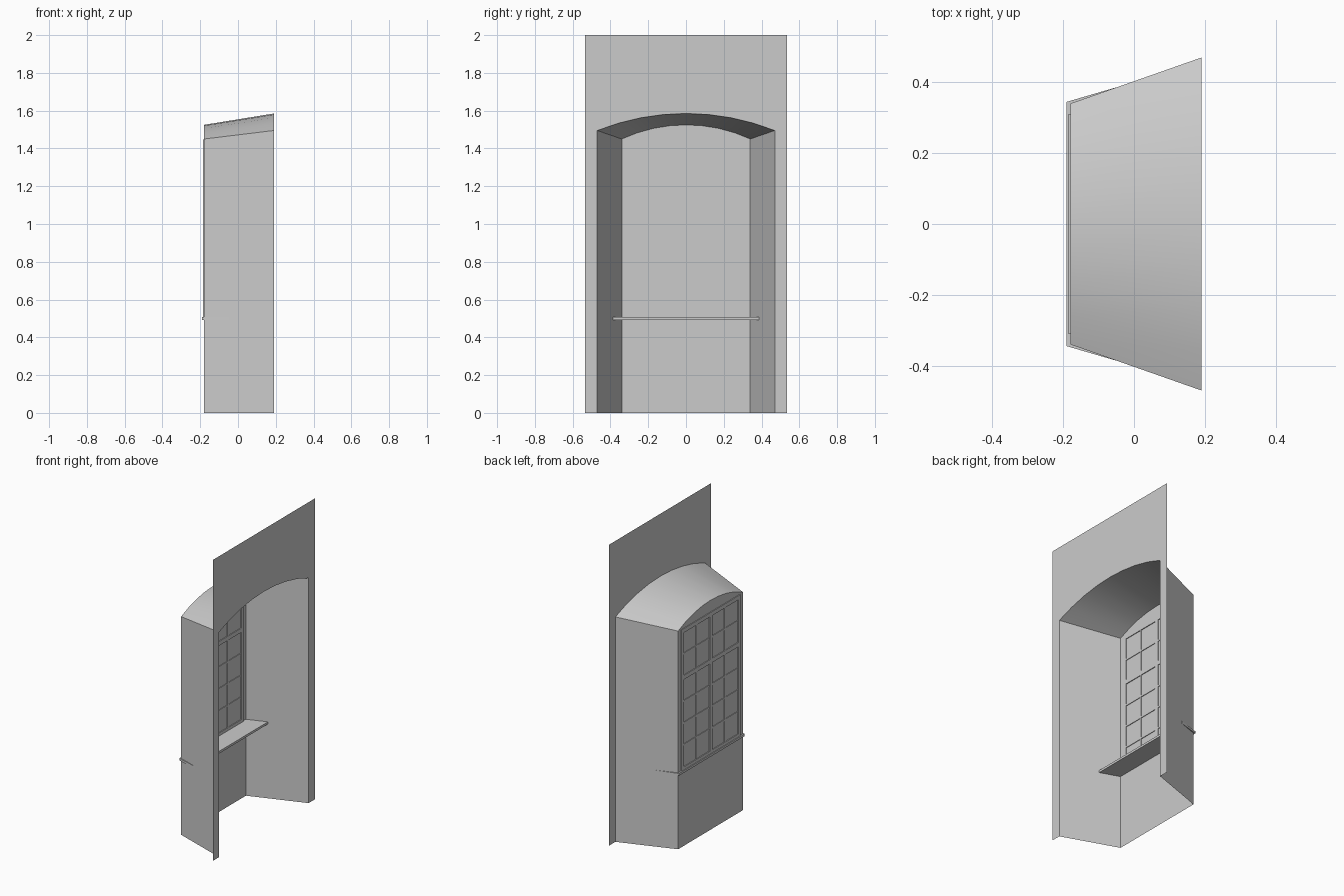
import bpy, math

if "Cube" in bpy.data.objects:
    bpy.data.objects.remove(bpy.data.objects["Cube"])

XF, XB = 0.19, -0.18          # wall plane, back of niche


def make(name, verts, faces, smooth=False):
    me = bpy.data.meshes.new(name)
    me.from_pydata(verts, [], faces)
    me.update()
    ob = bpy.data.objects.new(name, me)
    bpy.context.collection.objects.link(ob)
    if smooth:
        bpy.context.view_layer.objects.active = ob
        ob.select_set(True)
        bpy.ops.object.shade_smooth_by_angle(angle=math.radians(30))
        ob.select_set(False)
    return ob


def arch(x, half, spring, top, n=8):
    """Opening outline: foot, segmental arch, foot."""
    rise = top - spring
    r = (half ** 2 + rise ** 2) / (2 * rise)
    a = math.asin(half / r)
    pts = [(x, half, 0)]
    for i in range(n + 1):
        t = a - 2 * a * i / n
        pts.append((x, r * math.sin(t), top - r + r * math.cos(t)))
    return pts + [(x, -half, 0)]


def prism(name, outline, z0, z1):
    n = len(outline)
    v = [(x, y, z) for z in (z0, z1) for x, y in outline]
    f = [tuple(reversed(range(n))), tuple(range(n, 2 * n))]
    f += [(i, (i + 1) % n, n + (i + 1) % n, n + i) for i in range(n)]
    return make(name, v, f)


def bar(name, y0, y1, z0, z1, depth):
    xa, xb = XB - depth, XB + depth
    return prism(name, [(xa, y0), (xb, y0), (xb, y1), (xa, y1)], z0, z1)


front = arch(XF, 0.47, 1.495, 1.585)
back = arch(XB, 0.34, 1.45, 1.525)
n = len(front)

# flat wall sheet around the arched opening
outer = [(XF, -0.535, 0), (XF, -0.535, 2), (XF, 0.535, 2), (XF, 0.535, 0)]
make("wall_sheet", outer + front, [tuple(reversed(range(n + 4)))])

# splayed jambs and arched soffit, open at the floor
make("niche_reveal", front + back,
     [(i, i + 1, n + i + 1, n + i) for i in range(n - 1)], smooth=True)

# back of the niche, including the glazing plane
make("niche_back", back, [tuple(range(n))])

# window frame: stiles, mullion and rails
D = 0.005
for i, (y0, y1) in enumerate([(-0.31, -0.285), (-0.014, 0.014), (0.285, 0.31)]):
    bar(f"window_stile_{i}", y0, y1, 0.505, 1.447, D)
for i, (z0, z1) in enumerate([(0.505, 0.528), (1.108, 1.136), (1.42, 1.447)]):
    for a, b in ((-0.285, -0.014), (0.014, 0.285)):
        bar(f"window_rail_{i}", a, b, z0, z1, D)

# glazing bars: four columns, two rows above and four below the transom
for z0, z1, rows in ((0.528, 1.108, 4), (1.136, 1.42, 2)):
    for a, b in ((-0.285, -0.014), (0.014, 0.285)):
        m = (a + b) / 2
        bar("glazing_bar_vertical", m - 0.006, m + 0.006, z0, z1, 0.004)
        for r in range(1, rows):
            z = z0 + (z1 - z0) * r / rows
            bar("glazing_bar_horizontal", a, b, z - 0.006, z + 0.006, 0.004)

# tapered sill board, poking slightly through the jambs
prism("window_sill", [(-0.19, -0.345), (-0.05, -0.386),
                      (-0.05, 0.386), (-0.19, 0.345)], 0.493, 0.508)
